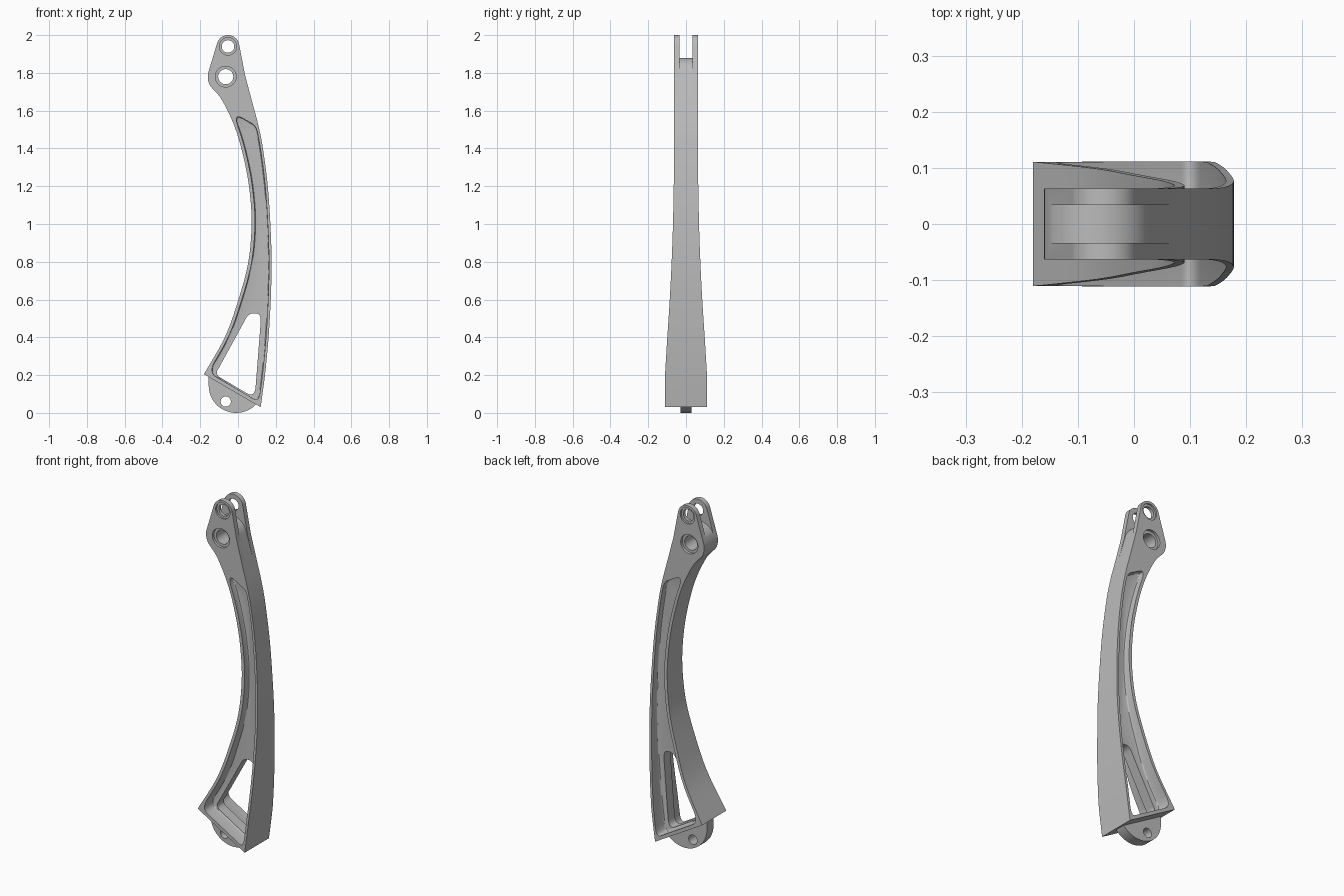
import bpy, bmesh
from math import radians, sin, cos
from mathutils import Vector

if "Cube" in bpy.data.objects:
    bpy.data.objects.remove(bpy.data.objects["Cube"], do_unlink=True)

metal = bpy.data.materials.new("grey_metal")
metal.use_nodes = True
GREY = (0.5, 0.5, 0.5, 1)
metal.diffuse_color = GREY
metal.node_tree.nodes["Principled BSDF"].inputs["Base Color"].default_value = GREY


def arc(c, r, a0, a1, n=24):
    angles = [radians(a0 + (a1 - a0) * i / n) for i in range(n + 1)]
    return [(c[0] + r * cos(a), c[1] + r * sin(a)) for a in angles]


def circle(c, r):
    return arc(c, r, 0, 360, 48)[:-1]


def bend(a, p, b, n=8):
    """Rounded corner from a to b, pulled towards p."""
    a, p, b = Vector(a), Vector(p), Vector(b)
    ts = [i / n for i in range(n + 1)]
    return [tuple(a * (1 - t) ** 2 + p * 2 * t * (1 - t) + b * t * t) for t in ts]


def spline(pts, n=6):
    """Smooth curve through all the points."""
    p = [Vector(q) for q in pts]
    p = [2 * p[0] - p[1]] + p + [2 * p[-1] - p[-2]]
    out = []
    for a, b, c, d in zip(p, p[1:], p[2:], p[3:]):
        for i in range(n):
            t = i / n
            out.append(tuple(0.5 * (2 * b + (c - a) * t + (2 * a - 5 * b + 4 * c - d) * t * t
                                    + (3 * b - a - 3 * c + d) * t ** 3)))
    return out + [tuple(p[-2])]


def prism(name, pts, lo, hi, axis="y", floor_bevel=0):
    """Extrude an outline along y or x; optionally round the edges at lo."""
    bm = bmesh.new()
    place = (lambda u, v, d: (u, d, v)) if axis == "y" else (lambda u, v, d: (d, u, v))
    rings = [[bm.verts.new(place(u, v, d)) for u, v in pts] for d in (lo, hi)]
    cap = bm.faces.new(rings[0])
    bm.faces.new(rings[1])
    n = len(pts)
    for i in range(n):
        j = (i + 1) % n
        bm.faces.new((rings[0][i], rings[0][j], rings[1][j], rings[1][i]))
    bmesh.ops.recalc_face_normals(bm, faces=bm.faces)
    if floor_bevel:
        bmesh.ops.bevel(bm, geom=list(cap.edges), offset=floor_bevel, segments=3,
                        profile=0.5, affect="EDGES")
    mesh = bpy.data.meshes.new(name)
    bm.to_mesh(mesh)
    bm.free()
    mesh.materials.append(metal)
    ob = bpy.data.objects.new(name, mesh)
    bpy.context.collection.objects.link(ob)
    return ob


def select(ob):
    bpy.ops.object.select_all(action="DESELECT")
    ob.select_set(True)
    bpy.context.view_layer.objects.active = ob


def boolean(ob, cutter, operation="DIFFERENCE"):
    select(ob)
    mod = ob.modifiers.new("cut", "BOOLEAN")
    mod.operation, mod.object, mod.solver = operation, cutter, "EXACT"
    bpy.ops.object.modifier_apply(modifier=mod.name)
    bpy.data.objects.remove(cutter, do_unlink=True)


def finish(ob):
    select(ob)
    bpy.ops.object.shade_smooth_by_angle(angle=radians(30))


# Side outline of the arm
EYE, HUB = (-0.053, 1.94), (-0.065, 1.78)
inner = spline([(-0.143, 1.726), (-0.085, 1.656), (-0.017, 1.513), (0.03, 1.35),
                (0.06, 1.185), (0.072, 1.0), (0.053, 0.79), (-0.004, 0.58),
                (-0.07, 0.4), (-0.18, 0.205)])
outer = spline([(0.12, 0.03), (0.145, 0.22), (0.165, 0.444), (0.177, 0.71),
                (0.175, 0.92), (0.159, 1.185), (0.132, 1.4), (0.106, 1.53),
                (0.074, 1.65), (0.037, 1.79)])
outline = outer + arc(EYE, 0.06, 10, 163) + arc(HUB, 0.095, 163, 215)[:-1] + inner
arm = prism("curved_arm", outline, -0.3, 0.3)

# Width flares towards the base
flare = spline([(0.063, 1.35), (0.065, 1.2), (0.069, 1.0), (0.076, 0.8),
                (0.086, 0.6), (0.099, 0.4), (0.11, 0.22)], 4)
half = [(0.063, 2.2)] + flare + [(0.111, 0.15), (0.111, -0.2)]
mirrored = [(-u, v) for u, v in reversed(half)]
boolean(arm, prism("flare_cutter", half + mirrored, -0.5, 0.5, "x"), "INTERSECT")

# Pockets on both sides, leaving a thin rim and a central web
right = [(x - 0.014, z) for x, z in outer if 0.1 < z < 1.48]
left = [(x + 0.018, z) for x, z in inner if 0.26 < z < 1.535]
pocket = (right[1:-1] + bend(right[-1], (0.1, 1.515), (0.075, 1.531))
          + bend((0.02, 1.562), (-0.024, 1.586), left[0]) + left[1:-1]
          + bend(left[-1], (-0.155, 0.213), (-0.115, 0.19))
          + bend((0.085, 0.073), (0.112, 0.056), right[0]))
for side in (-1, 1):
    boolean(arm, prism("pocket_cutter", pocket, side * 0.03, side * 0.3, floor_bevel=0.007))

# Triangular window through the web
window = (bend((0.042, 0.5), (0.056, 0.527), (0.085, 0.527))
          + bend((0.093, 0.527), (0.123, 0.527), (0.12, 0.48))
          + bend((0.093, 0.135), (0.087, 0.08), (0.045, 0.105))
          + bend((-0.09, 0.185), (-0.128, 0.206), (-0.1, 0.24)))
boolean(arm, prism("window_cutter", window, -0.3, 0.3))

# Fork slot at the top, wrapped round the hub
slot = ([(0.0885, 1.6)] + arc(HUB, 0.098, 16, 165)
        + [(-0.4, 1.85), (-0.4, 2.2), (0.3, 2.2), (0.3, 1.6)])
boolean(arm, prism("slot_cutter", slot, -0.034, 0.034))

# Pin holes with counterbores on both faces
for centre, bore, rim, depth in ((EYE, 0.033, 0.046, 0.01), (HUB, 0.04, 0.055, 0.015)):
    boolean(arm, prism("bore_cutter", circle(centre, bore), -0.3, 0.3))
    for side in (-1, 1):
        boolean(arm, prism("rim_cutter", circle(centre, rim),
                           side * (0.063 - depth), side * 0.3))
finish(arm)

# Rounded lug under the base
lug = prism("base_lug", [(-0.155, 0.196)] + arc((-0.01, 0.145), 0.145, 180, 318, 40),
            -0.03, 0.03)
boolean(lug, prism("lug_bore_cutter", circle((-0.065, 0.06), 0.027), -0.3, 0.3))
finish(lug)
